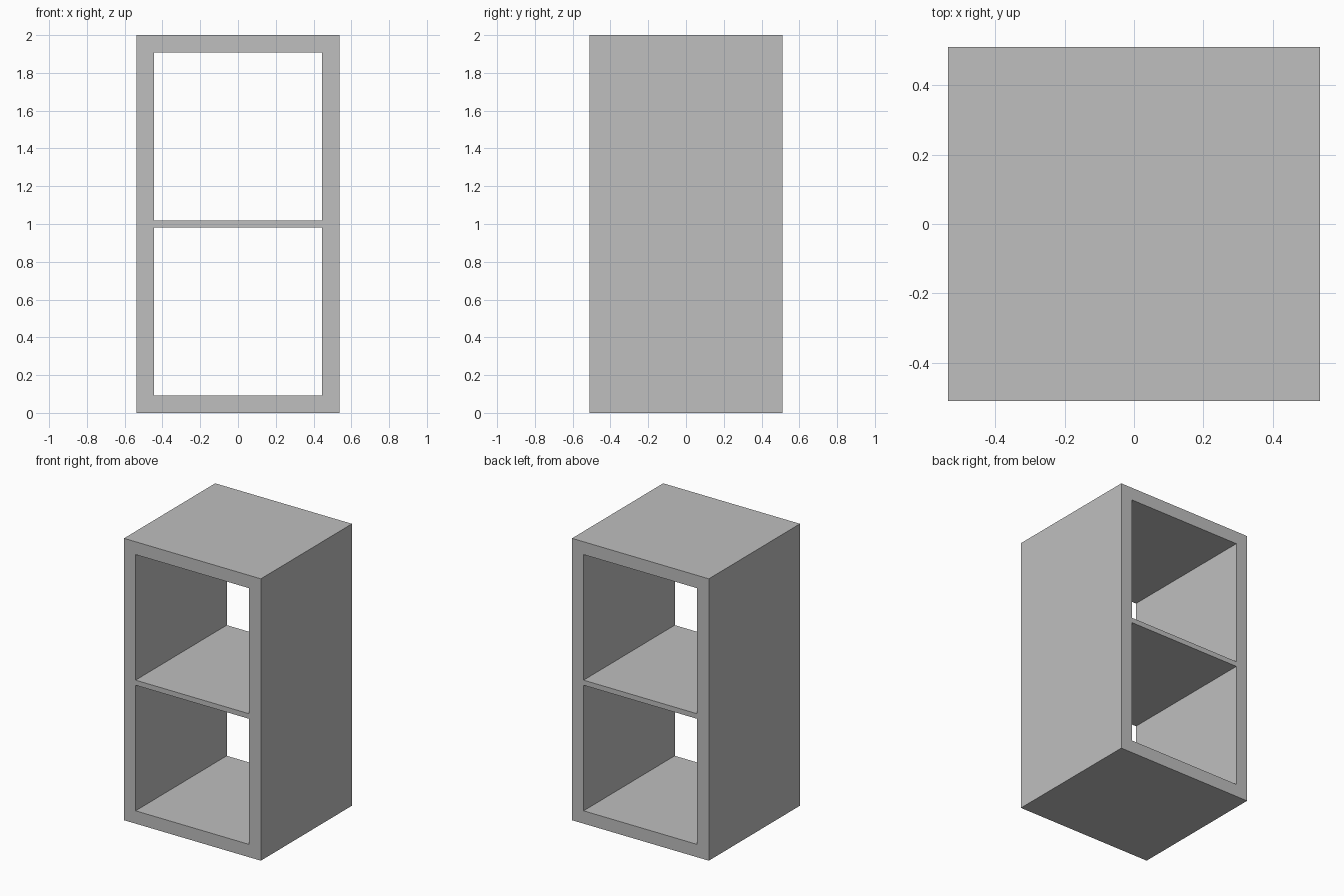
import bpy

# Remove the default cube
cube = bpy.data.objects.get("Cube")
if cube:
    bpy.data.objects.remove(cube, do_unlink=True)

# Overall dimensions
WIDTH, DEPTH, HEIGHT = 1.074, 1.022, 2.0
BOARD = 0.091
SHELF = 0.036
INNER = WIDTH - 2 * BOARD

# Single plain grey finish
grey = bpy.data.materials.new("light_grey")
grey.use_nodes = True
colour = (0.52, 0.52, 0.52, 1.0)
grey.diffuse_color = colour
grey.node_tree.nodes["Principled BSDF"].inputs["Base Color"].default_value = colour


def panel(name, x, z, width, height):
    """Full-depth board centred on (x, 0, z)."""
    bpy.ops.mesh.primitive_cube_add(size=1, location=(x, 0, z))
    board = bpy.context.object
    board.name = board.data.name = name
    board.scale = (width, DEPTH, height)
    bpy.ops.object.transform_apply(location=False, rotation=False, scale=True)
    board.data.materials.append(grey)
    return board


# Top and bottom boards span the full width
panel("bottom_panel", 0, BOARD / 2, WIDTH, BOARD)
panel("top_panel", 0, HEIGHT - BOARD / 2, WIDTH, BOARD)

# Side boards stand between them
for name, side in (("left_panel", 1), ("right_panel", -1)):
    panel(name, side * (WIDTH - BOARD) / 2, HEIGHT / 2, BOARD, HEIGHT - 2 * BOARD)

# Thin shelf halfway up, between the sides
panel("middle_shelf", 0, HEIGHT / 2, INNER, SHELF)
